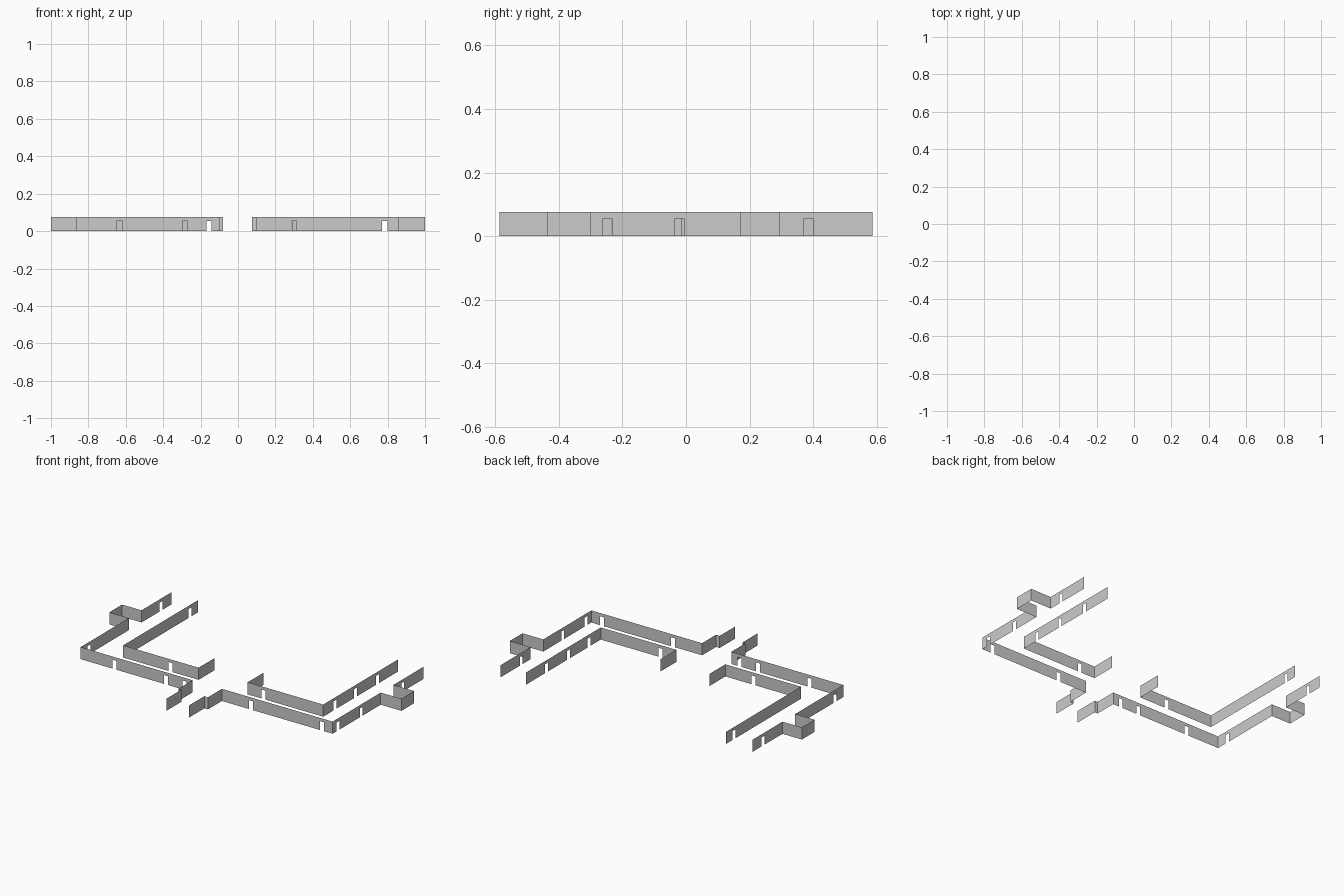
import bpy, bmesh
from mathutils import Vector

if "Cube" in bpy.data.objects:
    bpy.data.objects.remove(bpy.data.objects["Cube"])

H, DOOR_W, DOOR_H = 0.075, 0.028, 0.055


def wall_run(name, points, doors):
    """Thin wall along a plan polyline; doors = {segment: [coordinate along its axis]}."""
    bm = bmesh.new()

    def panel(a, b, z0, z1):
        bm.faces.new([bm.verts.new((p.x, p.y, z))
                      for p, z in ((a, z0), (b, z0), (b, z1), (a, z1))])

    for i, (p, q) in enumerate(zip(points, points[1:])):
        a, b = Vector(p), Vector(q)
        axis = 0 if abs(b.x - a.x) > abs(b.y - a.y) else 1
        if a[axis] > b[axis]:
            a, b = b, a
        start = a
        for c in sorted(doors.get(i, [])):
            left, right = a.copy(), a.copy()
            left[axis], right[axis] = c - DOOR_W / 2, c + DOOR_W / 2
            panel(start, left, 0, H)
            panel(left, right, DOOR_H, H)      # lintel over the doorway
            start = right
        panel(start, b, 0, H)
    bmesh.ops.remove_doubles(bm, verts=bm.verts, dist=1e-5)
    bmesh.ops.recalc_face_normals(bm, faces=bm.faces)
    me = bpy.data.meshes.new(name)
    bm.to_mesh(me)
    bm.free()
    bpy.context.collection.objects.link(bpy.data.objects.new(name, me))


def outer_path(s, x, entry_in, entry_out):
    # back end, side alcove, front corner, stepped entrance
    return [(s * px, py) for px, py in (
        (x, 0.587), (x, 0.295), (1.0, 0.295), (1.0, 0.17), (x, 0.17), (x, -0.30),
        (entry_in, -0.30), (entry_in, -0.437), (entry_out, -0.437), (entry_out, -0.587))]


def inner_path(s):
    return [(s * px, py) for px, py in (
        (0.685, 0.587), (0.685, -0.145), (0.168, -0.145), (0.168, 0.01))]


# Outer corridor walls
wall_run("outer_wall_left", outer_path(-1, 0.867, 0.10, 0.08),
         {0: [0.485], 4: [-0.22], 5: [-0.635, -0.283, -0.155]})
wall_run("outer_wall_right", outer_path(1, 0.858, 0.10, 0.075),
         {0: [0.385], 4: [-0.247, -0.02], 5: [0.30, 0.785]})

# Inner corridor walls
wall_run("inner_wall_left", inner_path(-1), {0: [0.51], 1: [-0.36]})
wall_run("inner_wall_right", inner_path(1), {0: [-0.03, 0.17, 0.385], 1: [0.275]})
